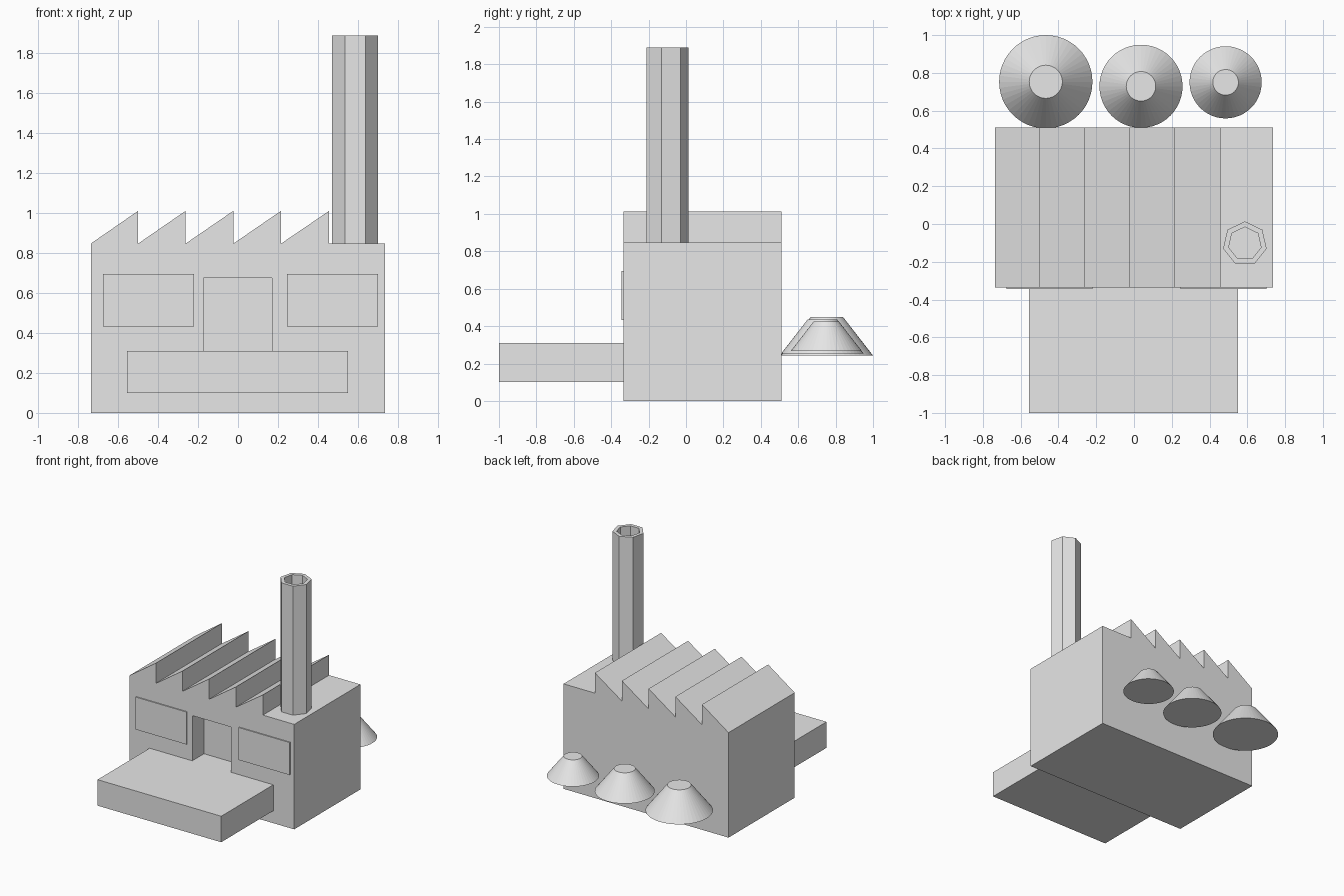
import bpy, bmesh, math
from mathutils import Vector

old = bpy.data.objects.get("Cube")
if old:
    bpy.data.objects.remove(old, do_unlink=True)

grey = bpy.data.materials.new("plain grey")
grey.use_nodes = True
grey.diffuse_color = (0.8, 0.8, 0.8, 1)
grey.node_tree.nodes["Principled BSDF"].inputs["Base Color"].default_value = (0.8, 0.8, 0.8, 1)


def finish(name, bm):
    bmesh.ops.recalc_face_normals(bm, faces=bm.faces)
    mesh = bpy.data.meshes.new(name)
    bm.to_mesh(mesh)
    bm.free()
    mesh.materials.append(grey)
    obj = bpy.data.objects.new(name, mesh)
    bpy.context.collection.objects.link(obj)
    return obj


def extrude_profile(points, offset):
    """Closed prism from a planar outline; returns the bmesh and its end cap."""
    bm = bmesh.new()
    base = bm.faces.new([bm.verts.new(p) for p in points])
    out = bmesh.ops.extrude_face_region(bm, geom=[base], use_keep_orig=True)["geom"]
    bmesh.ops.translate(bm, vec=offset, verts=[v for v in out if isinstance(v, bmesh.types.BMVert)])
    cap = next(f for f in out if isinstance(f, bmesh.types.BMFace))
    return bm, cap


def box(name, x0, x1, y0, y1, z0, z1):
    outline = [(x0, y0, z0), (x1, y0, z0), (x1, y0, z1), (x0, y0, z1)]
    bm, _ = extrude_profile(outline, (0, y1 - y0, 0))
    return finish(name, bm)


# Factory body with a sawtooth roof, extruded front to back
front, back, roof, peak, half = -0.335, 0.51, 0.848, 1.012, 0.737
outline = [(half, 0), (half, roof)]
for x in (0.457, 0.216, -0.023, -0.262, -0.5):
    outline += [(x, roof), (x, peak)]
outline += [(-half, roof), (-half, 0)]
bm, _ = extrude_profile([(x, front, z) for x, z in outline], (0, back - front, 0))
body = finish("factory_body", bm)

# Recessed doorway
cutter = box("doorway_cutter", -0.174, 0.17, front - 0.1, front + 0.15, 0.31, 0.675)
cutter.hide_render = True
cut = body.modifiers.new("doorway", "BOOLEAN")
cut.operation = "DIFFERENCE"
cut.solver = "EXACT"
cut.object = cutter
bpy.context.view_layer.objects.active = body
bpy.ops.object.modifier_apply(modifier=cut.name)
bpy.data.objects.remove(cutter, do_unlink=True)

# Loading platform and window panels
box("loading_platform", -0.555, 0.55, -1, front, 0.1, 0.31)
box("right_window", -0.675, -0.22, front - 0.009, front, 0.433, 0.695)
box("left_window", 0.245, 0.702, front - 0.009, front, 0.433, 0.695)

# Hollow seven-sided chimney
radius, sides = 0.118, 7
ring = []
for i in range(sides):
    a = math.pi / 2 + math.tau * i / sides
    ring.append((0.587 + radius * math.cos(a), -0.104 + radius * math.sin(a), roof))
bm, rim = extrude_profile(ring, (0, 0, 1.89 - roof))
bmesh.ops.recalc_face_normals(bm, faces=bm.faces)
bmesh.ops.inset_region(bm, faces=[rim], thickness=0.027, use_even_offset=True)
flue = bmesh.ops.extrude_discrete_faces(bm, faces=[rim])["faces"][0]
bmesh.ops.translate(bm, vec=(0, 0, roof + 0.01 - 1.89), verts=flue.verts)
finish("chimney", bm)

# Row of truncated cones behind the building, scaled copies of one shape
for name, x, y, r in (("large_cone", -0.467, 0.753, 0.247),
                      ("medium_cone", 0.037, 0.729, 0.22),
                      ("small_cone", 0.485, 0.75, 0.191)):
    bm = bmesh.new()
    bmesh.ops.create_cone(bm, cap_ends=True, segments=48, radius1=r,
                          radius2=r * 0.355, depth=r * 0.83)
    bmesh.ops.translate(bm, vec=Vector((x, y, 0.345)), verts=bm.verts)
    finish(name, bm)
